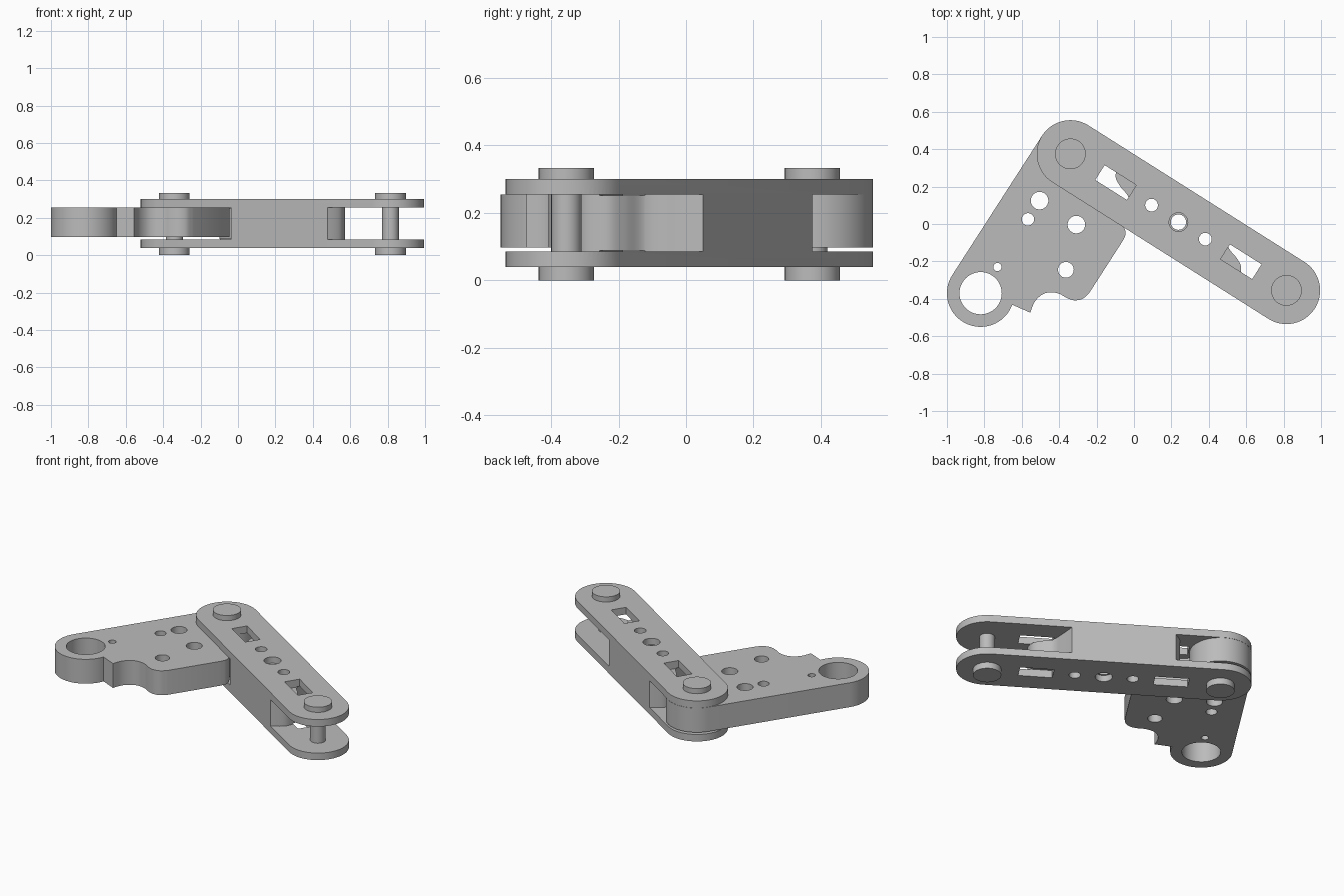
import bpy, bmesh, math
from mathutils import Vector

cube = bpy.data.objects.get("Cube")
if cube:
    bpy.data.objects.remove(cube)

grey = bpy.data.materials.new("plain_grey")
grey.use_nodes = True
grey.diffuse_color = (0.5, 0.5, 0.5, 1)
grey.node_tree.nodes["Principled BSDF"].inputs["Base Color"].default_value = (0.5, 0.5, 0.5, 1)

# Joint centres and the long axis of the link
PIVOT, TIP, ARM_END = Vector((-0.34, 0.375)), Vector((0.815, -0.355)), Vector((-0.82, -0.37))
LENGTH = (TIP - PIVOT).length
ALONG = (TIP - PIVOT).normalized()
ACROSS = Vector((-ALONG.y, ALONG.x))
RADIUS = 0.18


def on_link(t, n):
    return PIVOT + ALONG * t + ACROSS * n


def arc(centre, radius, start, end, steps=40):
    angles = [math.radians(start + (end - start) * i / steps) for i in range(steps + 1)]
    return [centre + radius * Vector((math.cos(a), math.sin(a))) for a in angles]


def circle(centre, radius):
    return arc(Vector(centre), radius, 0, 360, 48)[:-1]


def smooth(points, steps=6):
    """Flowing curve through the points."""
    p = [Vector(q) for q in points]
    p = [2 * p[0] - p[1]] + p + [2 * p[-1] - p[-2]]
    out = []
    for a, b, c, d in zip(p, p[1:], p[2:], p[3:]):
        for i in range(steps):
            s = i / steps
            out.append(0.5 * (2 * b + (c - a) * s + (2 * a - 5 * b + 4 * c - d) * s ** 2
                              + (3 * b - a - 3 * c + d) * s ** 3))
    return out + [p[-2]]


def finish(obj):
    bpy.ops.object.select_all(action='DESELECT')
    obj.select_set(True)
    bpy.context.view_layer.objects.active = obj
    bpy.ops.object.shade_smooth_by_angle(angle=math.radians(30))


def prism(name, loops, bottom, top):
    """Extrude an outline, with any inner loops as holes."""
    curve = bpy.data.curves.new(name + "_outline", 'CURVE')
    curve.dimensions, curve.fill_mode = '2D', 'BOTH'
    curve.extrude = (top - bottom) / 2
    for loop in loops:
        spline = curve.splines.new('POLY')
        spline.points.add(len(loop) - 1)
        for point, q in zip(spline.points, loop):
            point.co = (q[0], q[1], 0, 1)
        spline.use_cyclic_u = True
    temp = bpy.data.objects.new(name + "_temp", curve)
    bpy.context.collection.objects.link(temp)
    graph = bpy.context.evaluated_depsgraph_get()
    mesh = bpy.data.meshes.new_from_object(temp.evaluated_get(graph))
    bpy.data.objects.remove(temp)
    bm = bmesh.new()
    bm.from_mesh(mesh)
    bmesh.ops.remove_doubles(bm, verts=bm.verts, dist=0.0001)
    bmesh.ops.translate(bm, verts=bm.verts, vec=(0, 0, (top + bottom) / 2))
    bmesh.ops.recalc_face_normals(bm, faces=bm.faces)
    bm.to_mesh(mesh)
    bm.free()
    mesh.materials.clear()
    mesh.materials.append(grey)
    obj = bpy.data.objects.new(name, mesh)
    bpy.context.collection.objects.link(obj)
    return obj


def cut(target, cutter):
    cutter.hide_render = True
    mod = target.modifiers.new("cut", 'BOOLEAN')
    mod.operation, mod.solver, mod.object = 'DIFFERENCE', 'EXACT', cutter
    bpy.context.view_layer.objects.active = target
    bpy.ops.object.modifier_apply(modifier=mod.name)
    bpy.data.objects.remove(cutter)


# Link: a long rounded block with three round holes
heading = math.degrees(math.atan2(ALONG.y, ALONG.x))
outline = arc(PIVOT, RADIUS, heading + 90, heading + 270) + arc(TIP, RADIUS, heading - 90, heading + 90)
holes = [circle(on_link(LENGTH / 2 + d, 0), r) for d, r in ((-0.17, 0.034), (0, 0.041), (0.17, 0.034))]
link = prism("link", [outline] + holes, 0.04, 0.30)

# Pockets at both ends leave two fork plates and a curved web between them
web_end = smooth([(0.50, -0.24), (0.473, -0.18), (0.425, -0.09), (0.386, -0.03), (0.32, -0.005),
                  (0.275, 0.02), (0.255, 0.06), (0.252, 0.11), (0.285, 0.18), (0.33, 0.24)])
pocket = web_end + [Vector((-0.3, 0.24)), Vector((-0.3, -0.24))]
slot = [(0.187, -0.047), (0.387, -0.047), (0.387, 0.047), (0.187, 0.047)]
for flip in (False, True):
    def place(p):
        return on_link(LENGTH - p[0], -p[1]) if flip else on_link(p[0], p[1])
    cut(link, prism("pocket", [[place(p) for p in pocket]], 0.085, 0.255))
    for low, high in ((-0.02, 0.088), (0.252, 0.36)):
        cut(link, prism("slot", [[place(p) for p in slot]], low, high))

# Shallow wider mouths on the middle hole
for low, high in ((-0.02, 0.08), (0.26, 0.36)):
    cut(link, prism("mouth", [circle(on_link(LENGTH / 2, 0), 0.05)], low, high))
finish(link)

# Arm: rounded at both joints, with a notched lower edge
side = (PIVOT - ARM_END).normalized()
tangent = math.degrees(math.atan2(side.x, -side.y))
arm_outline = arc(PIVOT, RADIUS, tangent, -59)
arm_outline += smooth([(-0.205, 0.18), (-0.137, 0.116), (-0.08, 0.03), (-0.05, -0.025), (-0.045, -0.055),
                       (-0.06, -0.09)])
arm_outline += smooth([(-0.24, -0.37), (-0.275, -0.4), (-0.32, -0.408), (-0.36, -0.395), (-0.4, -0.373),
                       (-0.445, -0.365), (-0.49, -0.377), (-0.53, -0.415), (-0.555, -0.474)])
arm_outline += arc(ARM_END, RADIUS, -20, tangent - 360)
arm_holes = [circle((x, y), r) for x, y, r in (
    (-0.82, -0.37, 0.113), (-0.505, 0.125, 0.047), (-0.567, 0.025, 0.033),
    (-0.308, -0.003, 0.047), (-0.364, -0.245, 0.042), (-0.73, -0.23, 0.022))]
finish(prism("arm", [arm_outline] + arm_holes, 0.098, 0.254))

# Headed pins through the two joints
pin_profile = [(0, 0), (0.082, 0), (0.082, 0.04), (0.045, 0.04), (0.045, 0.30), (0.082, 0.30),
               (0.082, 0.333), (0, 0.333)]
for name, centre in (("pivot_pin", PIVOT), ("tip_pin", TIP)):
    bm = bmesh.new()
    verts = [bm.verts.new((r, 0, z)) for r, z in pin_profile]
    edges = [bm.edges.new(pair) for pair in zip(verts, verts[1:])]
    bmesh.ops.spin(bm, geom=verts + edges, cent=(0, 0, 0), axis=(0, 0, 1), angle=math.tau, steps=48)
    bmesh.ops.remove_doubles(bm, verts=bm.verts, dist=0.0001)
    bmesh.ops.recalc_face_normals(bm, faces=bm.faces)
    mesh = bpy.data.meshes.new(name)
    bm.to_mesh(mesh)
    bm.free()
    mesh.materials.append(grey)
    pin = bpy.data.objects.new(name, mesh)
    pin.location = (centre.x, centre.y, 0)
    bpy.context.collection.objects.link(pin)
    finish(pin)
